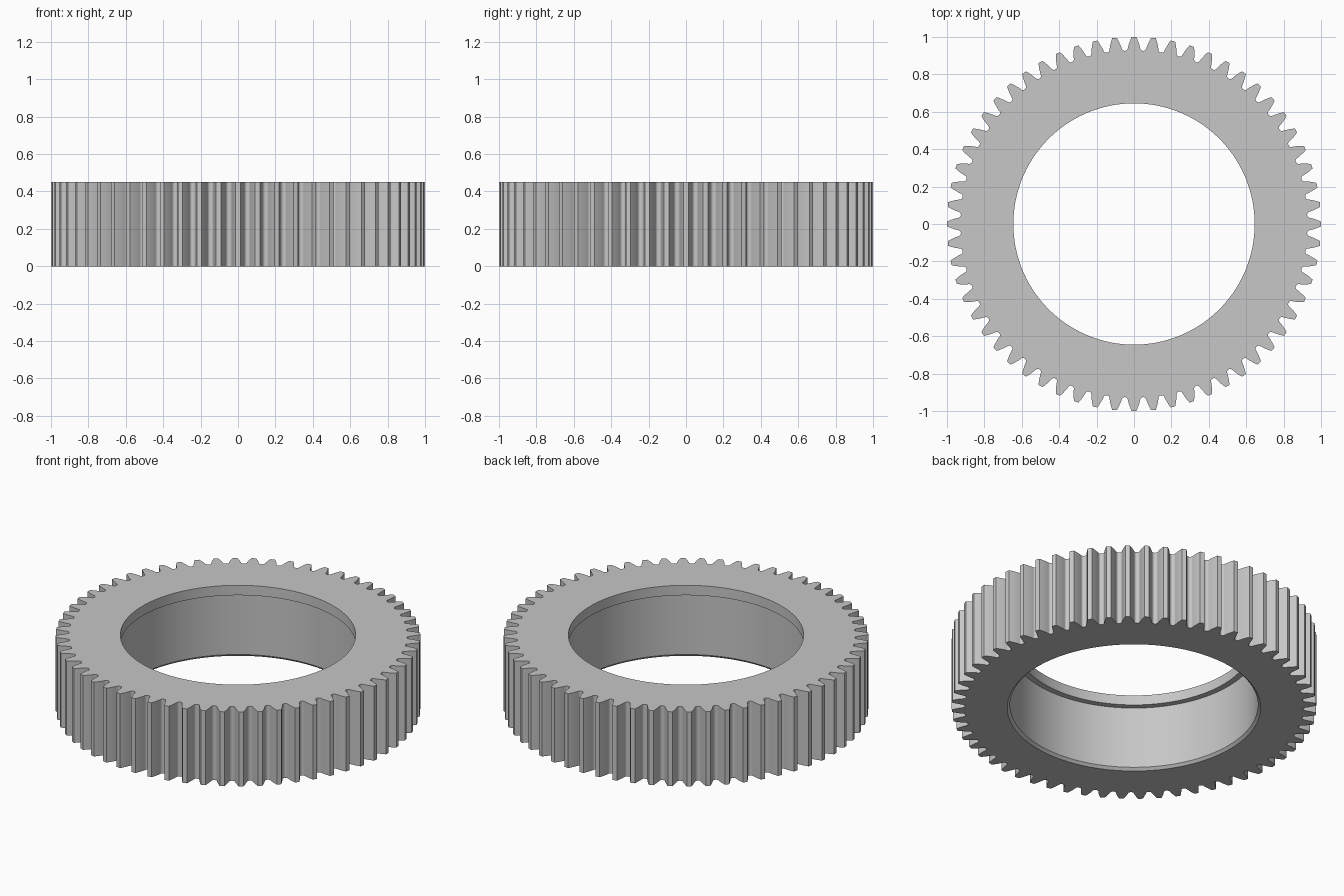
import bpy
import bmesh
from math import pi, sin, cos, tan, acos, sqrt, radians

if "Cube" in bpy.data.objects:
    bpy.data.objects.remove(bpy.data.objects["Cube"], do_unlink=True)

TEETH = 60
HEIGHT = 0.45
TIP, FILLET, ROOT = 1.0, 0.941, 0.927
PITCH = TIP * TEETH / (TEETH + 2)
BASE = PITCH * cos(radians(20))
LIP, BORE, MOUTH = 0.645, 0.68, 0.695
LIP_DEPTH, CHAMFER = 0.06, 0.015


def involute(a):
    return tan(a) - a


def half_angle(r):
    """Half of the tooth's angular width at radius r."""
    return pi / (2 * TEETH) + involute(radians(20)) - involute(acos(BASE / r))


# One tooth and gap as (angle, radius): tip, flank, rounded gap, flank
flank = [(half_angle(r), r) for r in
         [TIP + (FILLET - TIP) * i / 4 for i in range(5)]]
middle = pi / TEETH
gap = middle - flank[-1][0]
valley = [(middle - gap * cos(pi * i / 8),
           FILLET - (FILLET - ROOT) * sin(pi * i / 8)) for i in range(1, 8)]
mirrored = [(2 * middle - a, r) for a, r in reversed(flank)]
tooth = [(0, TIP)] + flank + valley + mirrored
outline = [(a + 2 * middle * k, r) for k in range(TEETH) for a, r in tooth]

# Section rings around the body; None follows the toothed outline
section = [(None, 0), (None, HEIGHT), (LIP, HEIGHT), (LIP, HEIGHT - LIP_DEPTH),
           (BORE, HEIGHT - LIP_DEPTH), (BORE, CHAMFER), (MOUTH, 0)]

bm = bmesh.new()
rings = []
for radius, z in section:
    rings.append([bm.verts.new(((radius or r) * cos(a), (radius or r) * sin(a), z))
                  for a, r in outline])
count = len(outline)
for n, ring in enumerate(rings):
    following = rings[(n + 1) % len(rings)]
    for i in range(count):
        j = (i + 1) % count
        bm.faces.new((ring[i], ring[j], following[j], following[i]))
bmesh.ops.recalc_face_normals(bm, faces=bm.faces)

mesh = bpy.data.meshes.new("gear_ring")
bm.to_mesh(mesh)
bm.free()
gear = bpy.data.objects.new("gear_ring", mesh)
bpy.context.collection.objects.link(gear)

# Plain grey metal
grey = bpy.data.materials.new("grey")
grey.use_nodes = True
colour = (0.57, 0.57, 0.57, 1)
grey.diffuse_color = colour
grey.node_tree.nodes["Principled BSDF"].inputs["Base Color"].default_value = colour
mesh.materials.append(grey)

# Smooth bore and flanks, crisp edges
bpy.ops.object.select_all(action="DESELECT")
gear.select_set(True)
bpy.context.view_layer.objects.active = gear
bpy.ops.object.shade_smooth_by_angle(angle=radians(30))
